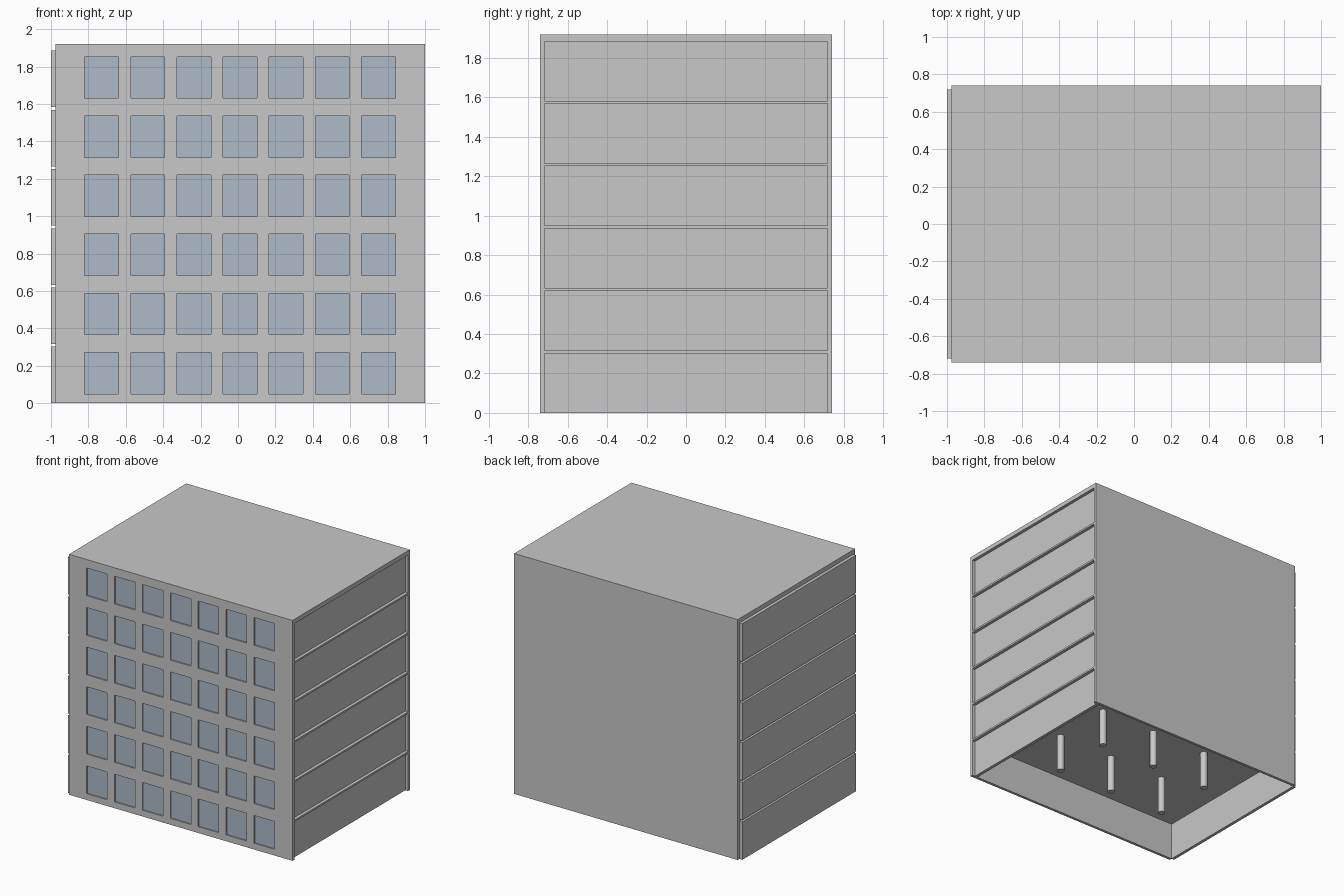
import bpy, bmesh, math

if "Cube" in bpy.data.objects:
    bpy.data.objects.remove(bpy.data.objects["Cube"])


def material(name, r, g, b):
    m = bpy.data.materials.new(name)
    m.diffuse_color = (r, g, b, 1)
    m.use_nodes = True
    m.node_tree.nodes["Principled BSDF"].inputs["Base Color"].default_value = m.diffuse_color
    return m


CONCRETE = material("concrete grey", 0.58, 0.58, 0.58)
GLASS = material("window blue grey", 0.423, 0.497, 0.578)

FLOORS = 6
PITCH = 0.3165      # storey to storey
CLEAR = 0.302       # clear height inside one storey
HEIGHT = 1.92
LEFT, RIGHT = -0.975, 1.0
DEPTH, INNER = 0.74, 0.718


def finish(name, bm, mats):
    me = bpy.data.meshes.new(name)
    bmesh.ops.recalc_face_normals(bm, faces=bm.faces)
    bm.to_mesh(me)
    bm.free()
    ob = bpy.data.objects.new(name, me)
    for m in mats:
        me.materials.append(m)
    bpy.context.collection.objects.link(ob)
    return ob


def box(name, x0, x1, y0, y1, z0, z1):
    bm = bmesh.new()
    bmesh.ops.create_cube(bm, size=1)
    for v in bm.verts:
        v.co.x = x1 if v.co.x > 0 else x0
        v.co.y = y1 if v.co.y > 0 else y0
        v.co.z = z1 if v.co.z > 0 else z0
    return finish(name, bm, [CONCRETE])


# Front wall: a grid of cells, with every window cell pushed inwards
xs, zs = [LEFT], [0.0]
for i in range(7):
    x = -0.82 + i * 0.2467
    xs += [x, x + 0.181]
for i in range(FLOORS):
    z = 0.05 + i * 0.3162
    zs += [z, z + 0.221]
xs.append(RIGHT)
zs.append(HEIGHT)

bm = bmesh.new()
grid = [[bm.verts.new((x, -DEPTH, z)) for x in xs] for z in zs]
windows = []
for j in range(len(zs) - 1):
    for i in range(len(xs) - 1):
        f = bm.faces.new((grid[j][i], grid[j][i + 1], grid[j + 1][i + 1], grid[j + 1][i]))
        if i % 2 and j % 2:
            windows.append(f)
# wall thickness along the outer border, closed by a back face
border = [e for e in bm.edges if e.is_boundary]
ext = bmesh.ops.extrude_edge_only(bm, edges=border)["geom"]
for v in ext:
    if isinstance(v, bmesh.types.BMVert):
        v.co.y = -INNER
bmesh.ops.holes_fill(bm, edges=[e for e in bm.edges if e.is_boundary])
# recessed glass
for f in bmesh.ops.extrude_discrete_faces(bm, faces=windows)["faces"]:
    f.material_index = 1
    for v in f.verts:
        v.co.y += 0.01
finish("front_wall", bm, [CONCRETE, GLASS])

# Back wall and roof
box("back_wall", LEFT, RIGHT, INNER, DEPTH, 0, HEIGHT)
box("roof", LEFT, RIGHT, -INNER, INNER, (FLOORS - 1) * PITCH + CLEAR, HEIGHT)

# Storeys: slab, side panels (left ones stand proud, right ones are recessed), columns
for k in range(FLOORS):
    z = k * PITCH
    if k < FLOORS - 1:
        box(f"floor_slab_{k + 1}", LEFT, RIGHT, -INNER, INNER, z + CLEAR, z + PITCH)
    box(f"left_panel_{k + 1}", -1.0, LEFT, -INNER, INNER, z, z + CLEAR)
    box(f"right_panel_{k + 1}", 0.95, 0.975, -INNER, INNER, z, z + CLEAR)

    bm = bmesh.new()
    for x in (-0.47, 0.03, 0.53):
        for y in (-0.235, 0.265):
            made = bmesh.ops.create_cone(bm, cap_ends=True, segments=16,
                                         radius1=0.028, radius2=0.028, depth=CLEAR)
            bmesh.ops.translate(bm, verts=made["verts"], vec=(x, y, z + CLEAR / 2))
    cols = finish(f"columns_{k + 1}", bm, [CONCRETE])
    bpy.ops.object.select_all(action='DESELECT')
    cols.select_set(True)
    bpy.context.view_layer.objects.active = cols
    bpy.ops.object.shade_smooth_by_angle(angle=math.radians(35))
